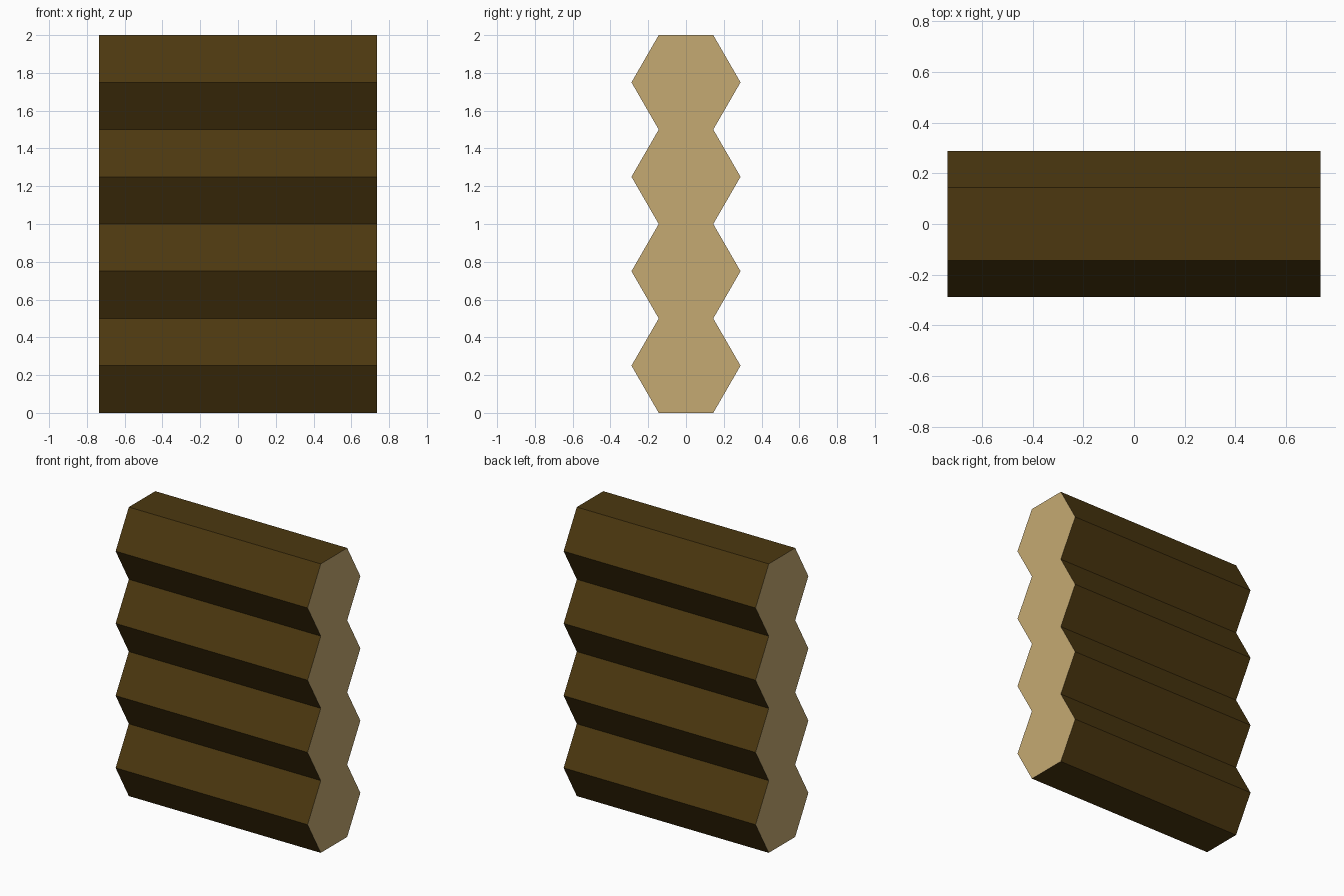
import bpy
import bmesh
import math

if "Cube" in bpy.data.objects:
    bpy.data.objects.remove(bpy.data.objects["Cube"])

LENGTH = 1.47               # log length along x
HEIGHT = 0.5                # across-flats size of one log
RADIUS = HEIGHT / math.sqrt(3)
COUNT = 4


def make_material(name, colour):
    mat = bpy.data.materials.new(name)
    mat.diffuse_color = (*colour, 1.0)
    mat.use_nodes = True
    mat.node_tree.nodes["Principled BSDF"].inputs["Base Color"].default_value = mat.diffuse_color
    return mat


bark = make_material("dark bark", (0.072, 0.039, 0.005))
cut_wood = make_material("cut wood", (0.56, 0.40, 0.17))


def make_log(name, z):
    """Six-sided log lying along x, flat sides up and down."""
    bm = bmesh.new()
    rings = []
    for x in (-LENGTH / 2, LENGTH / 2):
        rings.append([bm.verts.new((x, RADIUS * math.cos(i * math.pi / 3),
                                    RADIUS * math.sin(i * math.pi / 3)))
                      for i in range(6)])
    left, right = rings
    for i in range(6):
        j = (i + 1) % 6
        bm.faces.new((left[i], left[j], right[j], right[i]))
    bm.faces.new(left)
    bm.faces.new(right)
    bmesh.ops.recalc_face_normals(bm, faces=bm.faces)
    # Sawn ends are pale, the sides are bark
    for face in bm.faces:
        face.material_index = 1 if abs(face.normal.x) > 0.5 else 0
    mesh = bpy.data.meshes.new(name)
    bm.to_mesh(mesh)
    bm.free()
    mesh.materials.append(bark)
    mesh.materials.append(cut_wood)
    log = bpy.data.objects.new(name, mesh)
    log.location.z = z
    bpy.context.collection.objects.link(log)


# Stack of logs forming the wall
for n in range(COUNT):
    make_log(f"log_{n + 1}", HEIGHT * (n + 0.5))
